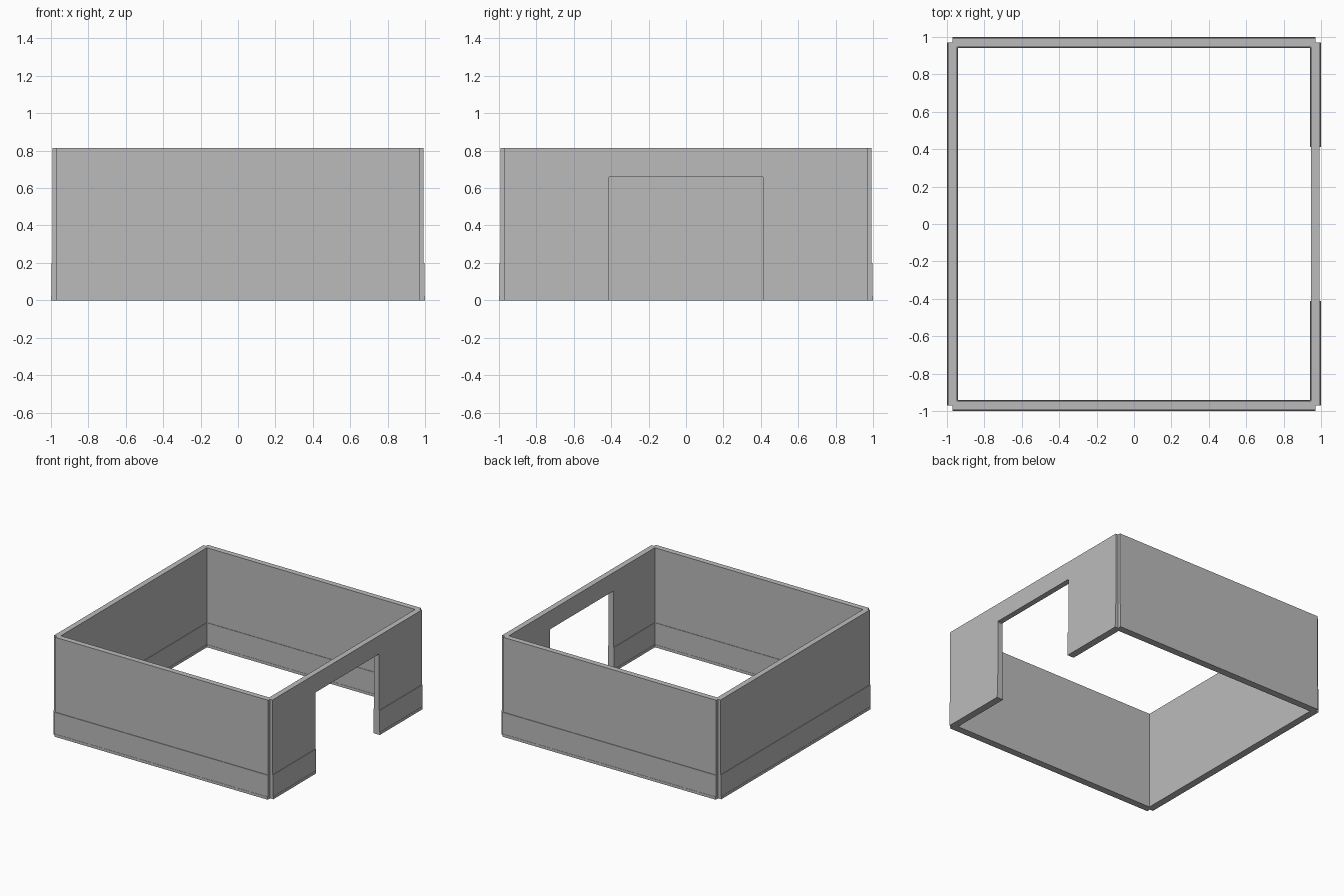
import bpy
import bmesh

if "Cube" in bpy.data.objects:
    bpy.data.objects.remove(bpy.data.objects["Cube"])

NOTCH = 0.97      # half length of each wall's outer face
# (height, outer offset, inner offset) of the wall cross-section, bottom to top
LAYERS = [
    (0.0, 1.0, 0.941), (0.022, 1.0, 0.941),        # foot
    (0.022, 0.998, 0.943), (0.2, 0.998, 0.943),    # skirting
    (0.2, 0.993, 0.947), (0.814, 0.993, 0.947),    # plain wall
]

grey = bpy.data.materials.new("wall grey")
grey.diffuse_color = (0.5, 0.5, 0.5, 1)
grey.use_nodes = True
grey.node_tree.nodes["Principled BSDF"].inputs["Base Color"].default_value = grey.diffuse_color


def make_object(name, bm):
    bmesh.ops.recalc_face_normals(bm, faces=bm.faces)
    mesh = bpy.data.meshes.new(name)
    bm.to_mesh(mesh)
    bm.free()
    mesh.materials.append(grey)
    obj = bpy.data.objects.new(name, mesh)
    bpy.context.collection.objects.link(obj)
    return obj


def ring(bm, corner, z):
    """Repeat three corner points around the square."""
    verts = []
    for k in range(4):
        for x, y in corner:
            for _ in range(k):
                x, y = -y, x
            verts.append(bm.verts.new((x, y, z)))
    return verts


# Four walls with notched corners, one closed shell
bm = bmesh.new()
outer = [ring(bm, [(NOTCH, -o), (NOTCH, -NOTCH), (o, -NOTCH)], z) for z, o, i in LAYERS]
inner = [ring(bm, [(i, -i)] * 3, z) for z, o, i in LAYERS]
loops = outer + inner[::-1]
for a, b in zip(loops, loops[1:] + loops[:1]):
    for j in range(12):
        n = (j + 1) % 12
        bm.faces.new((a[j], a[n], b[n], b[j]))
bmesh.ops.remove_doubles(bm, verts=bm.verts, dist=0.0002)
bmesh.ops.dissolve_degenerate(bm, edges=bm.edges, dist=0.0002)
walls = make_object("walls", bm)

# Doorway through the right wall, with slightly eased top corners
bm = bmesh.new()
y, top, e = 0.413, 0.663, 0.007
outline = [(-y, -0.1), (y, -0.1), (y, top - e), (y - e, top), (e - y, top), (-y, top - e)]
face = bm.faces.new([bm.verts.new((0.8, p, q)) for p, q in outline])
new = bmesh.ops.extrude_face_region(bm, geom=[face])["geom"]
bmesh.ops.translate(bm, vec=(0.4, 0, 0), verts=[v for v in new if isinstance(v, bmesh.types.BMVert)])
cutter = make_object("doorway_cutter", bm)
cutter.hide_render = True

cut = walls.modifiers.new("doorway", "BOOLEAN")
cut.operation = "DIFFERENCE"
cut.solver = "EXACT"
cut.object = cutter
bpy.context.view_layer.objects.active = walls
walls.select_set(True)
bpy.ops.object.modifier_apply(modifier=cut.name)
bpy.data.objects.remove(cutter)
